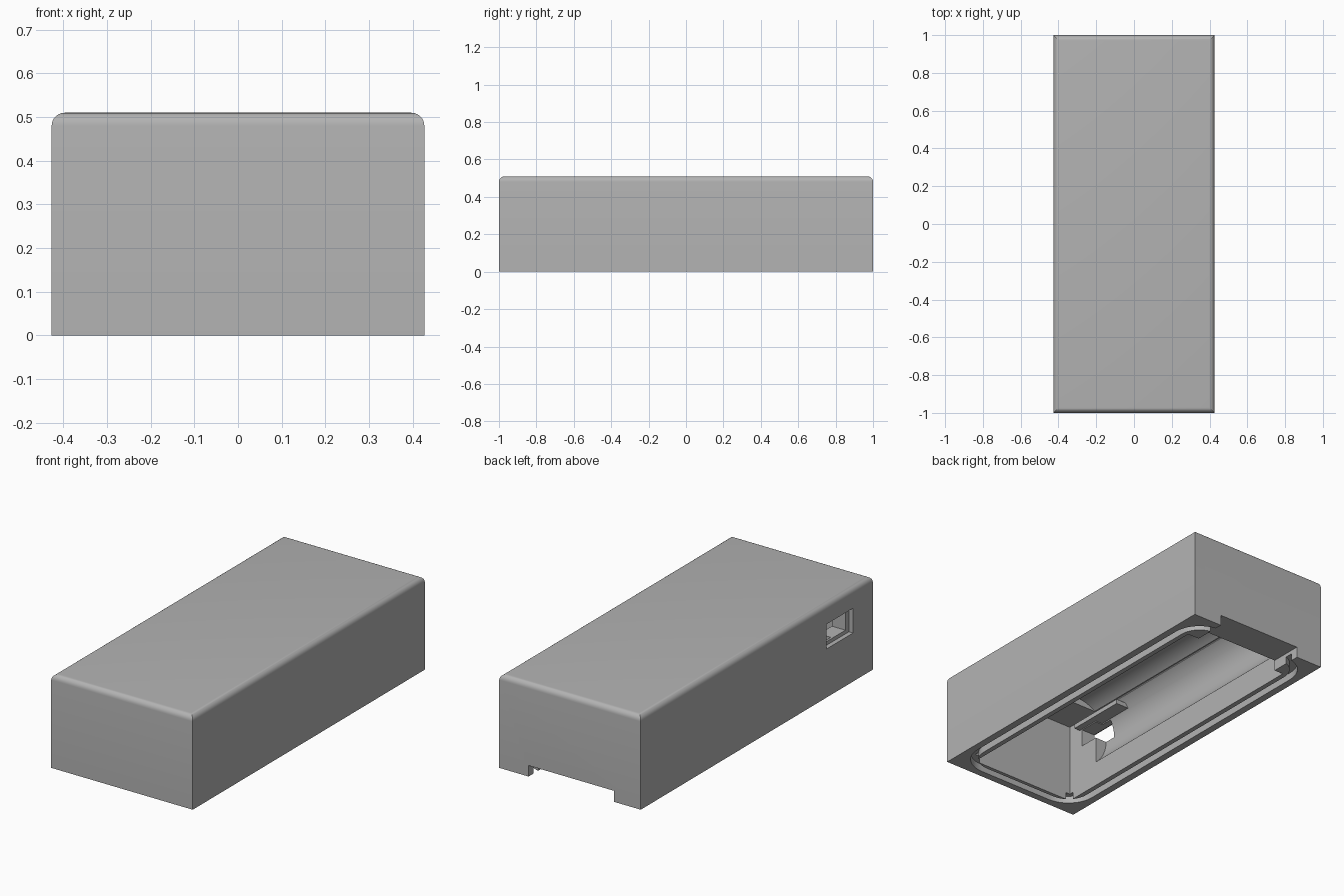
import bpy, bmesh, math
from mathutils import Matrix, Vector

if "Cube" in bpy.data.objects:
    bpy.data.objects.remove(bpy.data.objects["Cube"])

grey = bpy.data.materials.new("plain grey")
grey.use_nodes = True
COLOUR = (0.45, 0.45, 0.45, 1)
grey.diffuse_color = COLOUR
grey.node_tree.nodes["Principled BSDF"].inputs["Base Color"].default_value = COLOUR


def make(name, bm):
    bmesh.ops.recalc_face_normals(bm, faces=bm.faces)
    mesh = bpy.data.meshes.new(name)
    bm.to_mesh(mesh)
    bm.free()
    mesh.materials.append(grey)
    obj = bpy.data.objects.new(name, mesh)
    bpy.context.collection.objects.link(obj)
    return obj


def box_bm(x, y, z):
    bm = bmesh.new()
    lo, hi = Vector((x[0], y[0], z[0])), Vector((x[1], y[1], z[1]))
    bmesh.ops.create_cube(bm, size=1, matrix=Matrix.Translation((lo + hi) / 2)
                          @ Matrix.Diagonal((*(hi - lo), 1)))
    return bm


def box(name, x, y, z):
    return make(name, box_bm(x, y, z))


def cylinder(name, x, z, radius, y0, y1):
    bm = bmesh.new()
    place = Matrix.Translation((x, (y0 + y1) / 2, z)) @ Matrix.Rotation(math.pi / 2, 4, "X")
    bmesh.ops.create_cone(bm, cap_ends=True, segments=64, radius1=radius,
                          radius2=radius, depth=y1 - y0, matrix=place)
    return make(name, bm)


def rounded_loop(bm, inset, radius, z, steps=10):
    # One rounded rectangle, parallel to the rim
    verts = []
    for corner, (sx, sy) in enumerate([(1, 1), (-1, 1), (-1, -1), (1, -1)]):
        cx, cy = sx * (HALF_W - inset - radius), sy * (HALF_L - inset - radius)
        for i in range(steps + 1):
            a = (corner + i / steps) * math.pi / 2
            verts.append(bm.verts.new((cx + radius * math.cos(a), cy + radius * math.sin(a), z)))
    return verts


def groove_ring(name, inset, width, radius, depth):
    bm = bmesh.new()
    loops = [rounded_loop(bm, inset, radius, -0.05),
             rounded_loop(bm, inset, radius, depth),
             rounded_loop(bm, inset + width, radius - width, depth),
             rounded_loop(bm, inset + width, radius - width, -0.05)]
    for a, b in zip(loops, loops[1:] + loops[:1]):
        for i in range(len(a)):
            j = (i + 1) % len(a)
            bm.faces.new((a[i], a[j], b[j], b[i]))
    return make(name, bm)


def cut(target, cutter):
    mod = target.modifiers.new("cut", "BOOLEAN")
    mod.operation, mod.solver, mod.object = "DIFFERENCE", "EXACT", cutter
    result = bpy.data.meshes.new_from_object(
        target.evaluated_get(bpy.context.evaluated_depsgraph_get()))
    target.modifiers.clear()
    target.data = result
    bpy.data.objects.remove(cutter)


HALF_W, HALF_L, HEIGHT = 0.427, 1.0, 0.51

# Outer shell with softened top edges
bm = box_bm((-HALF_W, HALF_W), (-HALF_L, HALF_L), (0, HEIGHT))
top_edges = [e for e in bm.edges if all(v.co.z > HEIGHT - 0.01 for v in e.verts)]
bmesh.ops.bevel(bm, geom=top_edges, offset=0.03, segments=6, profile=0.5, affect="EDGES")
case = make("case_shell", bm)

# Main pocket open at the bottom
cut(case, box("pocket", (-0.32, 0.32), (-0.9, 0.82), (-0.1, 0.44)))

# Two side-by-side round cell channels
for side in (-1, 1):
    cut(case, cylinder("cell_channel", side * 0.2, 0.287, 0.19, -0.69, 0.815))

# Seal groove around the rim
cut(case, groove_ring("seal_groove", 0.04, 0.04, 0.16, 0.04))

# Lid notch through the back wall
cut(case, box("lid_notch", (-0.265, 0.25), (0.75, 1.1), (-0.1, 0.06)))

# Side port: shallow recess, then a smaller opening through the wall
cut(case, box("port_recess", (-0.5, -0.402), (-0.83, -0.6), (0.265, 0.4)))
cut(case, box("port_opening", (-0.5, -0.25), (-0.8, -0.625), (0.285, 0.38)))

# Board support rail above the port
rail = box("board_rail", (-0.37, -0.285), (-0.82, -0.48), (0.385, 0.41))

for obj in bpy.context.selected_objects:
    obj.select_set(False)
case.select_set(True)
bpy.context.view_layer.objects.active = case
bpy.ops.object.shade_smooth_by_angle(angle=math.radians(30))
